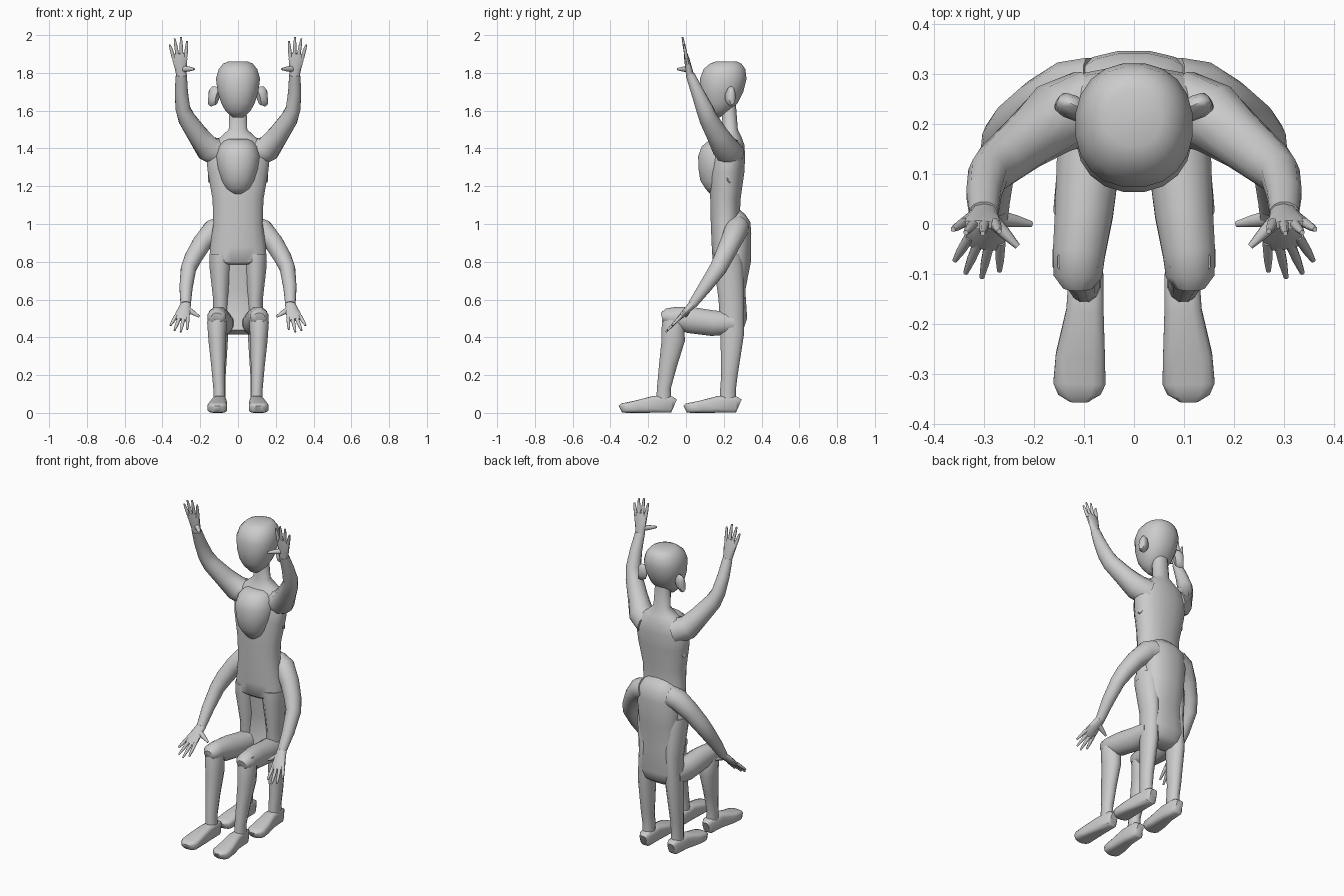
import bpy, bmesh, math
from mathutils import Vector

skin = bpy.data.materials.new("plain_grey")
skin.diffuse_color = (0.6, 0.6, 0.6, 1)


def loft(name, secs, n=12, ref=(1, 0, 0), power=1.0, mirror=False, flat=False):
    """Skin rings (x, y, z, ra, rb) along a path; flat keeps every ring horizontal."""
    bm = bmesh.new()
    pts = [Vector(s[:3]) for s in secs]
    rings = []
    for i, s in enumerate(secs):
        t = (pts[min(i + 1, len(pts) - 1)] - pts[max(i - 1, 0)]).normalized()
        if flat:
            t = Vector((0, 0, 1 if t.z > 0 else -1))
        a = Vector(ref)
        a = (a - t * a.dot(t)).normalized()
        b = t.cross(a)
        ring = []
        for k in range(n):
            w = 2 * math.pi * (k + 0.5) / n
            c, d = math.cos(w), math.sin(w)
            c = math.copysign(abs(c) ** power, c)
            d = math.copysign(abs(d) ** power, d)
            ring.append(bm.verts.new(pts[i] + a * c * s[3] + b * d * s[4]))
        rings.append(ring)
    for r, q in zip(rings, rings[1:]):
        for k in range(n):
            bm.faces.new((r[k], r[(k + 1) % n], q[(k + 1) % n], q[k]))
    bm.faces.new(rings[0][::-1])
    bm.faces.new(rings[-1])
    bmesh.ops.recalc_face_normals(bm, faces=bm.faces)
    me = bpy.data.meshes.new(name)
    bm.to_mesh(me)
    bm.free()
    ob = bpy.data.objects.new(name, me)
    bpy.context.collection.objects.link(ob)
    me.materials.append(skin)
    if mirror:
        ob.modifiers.new("mirror", 'MIRROR')
    bpy.ops.object.select_all(action='DESELECT')
    ob.select_set(True)
    bpy.context.view_layer.objects.active = ob
    bpy.ops.object.shade_smooth_by_angle(angle=math.radians(50))
    return ob


def column(name, rows, n=16, dy=0, dz=0):
    """Upright centred body from rows of (z, front y, back y, half width)."""
    loft(name, [(0, (f + b) / 2 + dy, z + dz, r, (b - f) / 2) for z, f, b, r in rows],
         n, power=0.9, flat=True)


def hand(tag, wrist, direction, thumb_tip):
    """Flat palm, four fanned fingers and a thumb."""
    w, d = Vector(wrist), Vector(direction).normalized()
    s = Vector((-1, 0, 0))
    s = (s - d * s.dot(d)).normalized()

    def sec(p, ra, rb):
        return (*p, ra, rb)
    loft(tag + "_palm", [sec(w - d * 0.02, .027, .022), sec(w + d * 0.03, .033, .018),
                         sec(w + d * 0.08, .042, .014), sec(w + d * 0.11, .036, .009)], 10, mirror=True)
    for i, length in enumerate((.085, .105, .10, .075)):
        k = 1.5 - i
        base = w + d * (.095 - .004 * abs(k)) + s * k * .021
        f = (d + s * k * .13).normalized()
        loft(f"{tag}_finger_{i + 1}", [sec(base, .011, .010), sec(base + f * length * .6, .009, .008),
                                       sec(base + f * length, .005, .005)], 8, mirror=True)
    t = Vector(thumb_tip)
    b = w + d * .025 + s * .012
    loft(tag + "_thumb", [sec(b, .019, .016), sec(b.lerp(t, .55), .013, .012), sec(t, .006, .006)],
         8, ref=d, mirror=True)


def head(tag, dy, dz):
    column(tag + "_head", [(1.565, .14, .18, .03), (1.60, .11, .235, .068), (1.64, .085, .275, .09),
                           (1.70, .075, .305, .109), (1.77, .073, .322, .118), (1.82, .092, .315, .103),
                           (1.848, .125, .295, .08), (1.86, .155, .27, .055)], 20, dy, dz)
    # ears: flattened ovals leaning outward
    loft(tag + "_ear", [(.108, .225 + dy, 1.67 + dz, .022, .04), (.128, .235 + dy, 1.675 + dz, .024, .055),
                        (.146, .245 + dy, 1.68 + dz, .02, .05), (.152, .248 + dy, 1.68 + dz, .01, .03)],
         10, ref=(0, 1, 0), mirror=True)


def foot(tag, heel):
    """Wedge foot widening to a rounded toe."""
    rows = [(0, .095, .022, .075), (.015, .095, .034, .088), (.11, .098, .038, .09),
            (.20, .107, .05, .066), (.255, .109, .053, .055), (.275, .109, .043, .05), (.285, .109, .022, .04)]
    loft(tag + "_foot", [(x, heel - o, h / 2, w, h / 2) for o, x, w, h in rows],
         12, power=.5, mirror=True)


# standing figure
head("standing", 0, 0)
column("standing_torso", [(.785, .16, .285, .125), (.80, .14, .30, .155), (.88, .135, .30, .15),
                          (1.0, .13, .285, .133), (1.13, .127, .29, .137), (1.27, .125, .31, .162),
                          (1.36, .137, .315, .172), (1.42, .155, .31, .15), (1.46, .175, .295, .095),
                          (1.50, .195, .275, .05), (1.63, .185, .265, .045)])
loft("standing_leg", [(.092, .22, .84, .062, .075), (.093, .225, .78, .061, .08), (.09, .24, .60, .043, .07),
                      (.095, .245, .42, .045, .065), (.10, .23, .20, .036, .045),
                      (.098, .222, .12, .032, .043), (.097, .222, .05, .033, .045)],
     12, mirror=True, flat=True)
foot("standing", .28)
loft("raised_arm", [(.09, .235, 1.375, .075, .08), (.16, .21, 1.40, .072, .07), (.215, .165, 1.475, .058, .056),
                    (.27, .12, 1.555, .05, .048), (.292, .098, 1.61, .046, .04),
                    (.30, .06, 1.70, .035, .036), (.30, .022, 1.79, .025, .03)],
     12, ref=(0, 1, 0), mirror=True)
hand("raised", (.30, .02, 1.795), (.02, -.04, .20), (.232, -.045, 1.82))

# seated figure, overlapping the standing one
head("seated", -.01, -.41)
column("seated_torso", [(.415, .20, .27, .09), (.44, .17, .305, .125), (.50, .19, .325, .135),
                        (.65, .20, .315, .125), (.80, .17, .345, .125), (.95, .17, .347, .14),
                        (1.01, .19, .342, .125), (1.05, .20, .315, .09), (1.09, .20, .27, .05),
                        (1.2, .19, .26, .045)])
loft("lowered_arm", [(.08, .275, .98, .06, .065), (.13, .265, .965, .062, .062), (.19, .235, .90, .055, .052),
                     (.235, .20, .825, .05, .048), (.262, .17, .765, .046, .042),
                     (.275, .10, .665, .036, .036), (.277, .035, .575, .025, .028)],
     12, ref=(0, 1, 0), mirror=True)
hand("lowered", (.278, .03, .57), (.04, -.125, -.13), (.205, 0, .51))
loft("seated_thigh", [(.08, .25, .475, .062, .06), (.09, .14, .475, .066, .07), (.10, .02, .492, .06, .072),
                      (.11, -.06, .505, .054, .058), (.112, -.105, .51, .05, .045),
                      (.112, -.128, .505, .03, .026)], 12, mirror=True)
loft("seated_shin", [(.112, -.075, .54, .042, .04), (.112, -.068, .48, .053, .062),
                     (.11, -.068, .38, .048, .064), (.105, -.095, .25, .038, .05),
                     (.10, -.117, .13, .032, .038), (.098, -.118, .05, .033, .042)],
     12, mirror=True, flat=True)
foot("seated", -.063)
